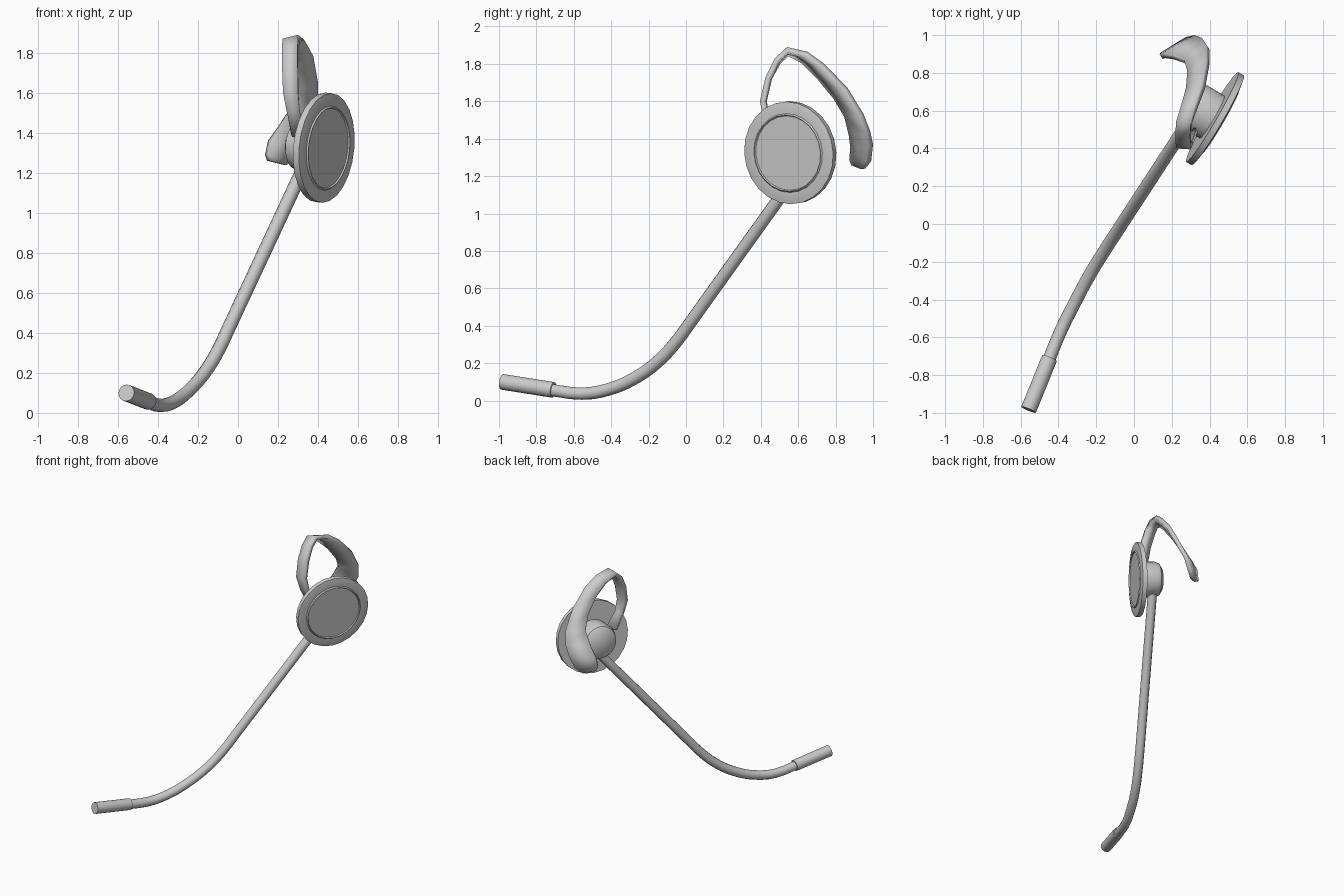
import bpy, bmesh, math
from mathutils import Vector, Matrix

if "Cube" in bpy.data.objects:
    bpy.data.objects.remove(bpy.data.objects["Cube"])


def finish(name, bm, angle=35):
    mesh = bpy.data.meshes.new(name)
    bm.to_mesh(mesh)
    bm.free()
    ob = bpy.data.objects.new(name, mesh)
    bpy.context.collection.objects.link(ob)
    bpy.ops.object.select_all(action='DESELECT')
    ob.select_set(True)
    bpy.context.view_layer.objects.active = ob
    bpy.ops.object.shade_smooth_by_angle(angle=math.radians(angle))
    return ob


def lathe(name, profile, origin, axis, sides):
    """Revolve (radius, height) points around an axis through origin."""
    bm = bmesh.new()
    verts = [bm.verts.new((r, 0, h)) for r, h in profile]
    edges = [bm.edges.new(p) for p in zip(verts, verts[1:])]
    bmesh.ops.spin(bm, geom=verts + edges, cent=(0, 0, 0), axis=(0, 0, 1),
                   angle=math.tau, steps=sides)
    bmesh.ops.remove_doubles(bm, verts=bm.verts, dist=1e-4)
    bmesh.ops.recalc_face_normals(bm, faces=bm.faces)
    rot = Vector(axis).to_track_quat('Z', 'Y').to_matrix().to_4x4()
    bmesh.ops.transform(bm, matrix=Matrix.Translation(origin) @ rot, verts=bm.verts)
    return finish(name, bm)


# Earpiece disc with raised centre plate, and the rounded hub behind it
ear, out = (0.433, 0.555, 1.325), (0.86, -0.5, -0.09)
lathe("earpiece_disc", [(0, -.022), (.275, -.022), (.275, .012), (.245, .018),
                        (.212, .018), (.205, .026), (.2, .018), (0, .018)], ear, out, 24)
lathe("earpiece_hub", [(0, -.015), (.13, -.015), (.132, -.125), (.12, -.158),
                       (.085, -.18), (0, -.19)], ear, out, 24)

# Microphone boom: straight arm bending forward at the bottom
path = [(.33, .605, 1.23), (.19, .39, .93), (.05, .175, .63), (-.05, .022, .416),
        (-.09, -.04, .33), (-.155, -.14, .218), (-.235, -.27, .122),
        (-.315, -.42, .058), (-.385, -.56, .037), (-.455, -.73, .058)]
curve = bpy.data.curves.new("microphone_boom", 'CURVE')
curve.dimensions = '3D'
curve.bevel_depth = 0.034
curve.bevel_resolution = 3
curve.resolution_u = 3
curve.use_fill_caps = True
spline = curve.splines.new('BEZIER')
spline.bezier_points.add(len(path) - 1)
for point, co in zip(spline.bezier_points, path):
    point.co = co
    point.handle_left_type = point.handle_right_type = 'AUTO'
boom = bpy.data.objects.new("microphone_boom", curve)
bpy.context.collection.objects.link(boom)

# Microphone capsule at the tip
start, end = Vector((-.447, -.71, .057)), Vector((-.558, -.983, .1))
length = (end - start).length
lathe("microphone_tip", [(0, 0), (.042, 0), (.042, length), (0, length)],
      start, end - start, 16)

# Ear hook: ribbon between a left and a right edge, widening at the tail
left = [(.27, .47, 1.38), (.245, .42, 1.5), (.225, .40, 1.6), (.22, .43, 1.73),
        (.22, .48, 1.82), (.222, .54, 1.87), (.25, .63, 1.83), (.275, .72, 1.74),
        (.282, .81, 1.63), (.265, .87, 1.53), (.2, .895, 1.43), (.15, .905, 1.36),
        (.135, .9, 1.29), (.145, .91, 1.26)]
right = [(.34, .5, 1.38), (.31, .415, 1.5), (.3, .395, 1.6), (.298, .425, 1.73),
         (.297, .475, 1.83), (.3, .54, 1.89), (.33, .65, 1.865), (.36, .74, 1.8),
         (.382, .865, 1.67), (.383, .95, 1.53), (.36, .985, 1.44), (.32, 1.0, 1.37),
         (.275, .99, 1.28), (.225, .96, 1.24)]
bm = bmesh.new()
rows = [(bm.verts.new(a), bm.verts.new(b)) for a, b in zip(left, right)]
for (a, b), (c, d) in zip(rows, rows[1:]):
    bm.faces.new((a, b, d, c))
hook = finish("ear_hook", bm)
thick = hook.modifiers.new("thickness", 'SOLIDIFY')
thick.thickness = 0.032
thick.offset = -1
